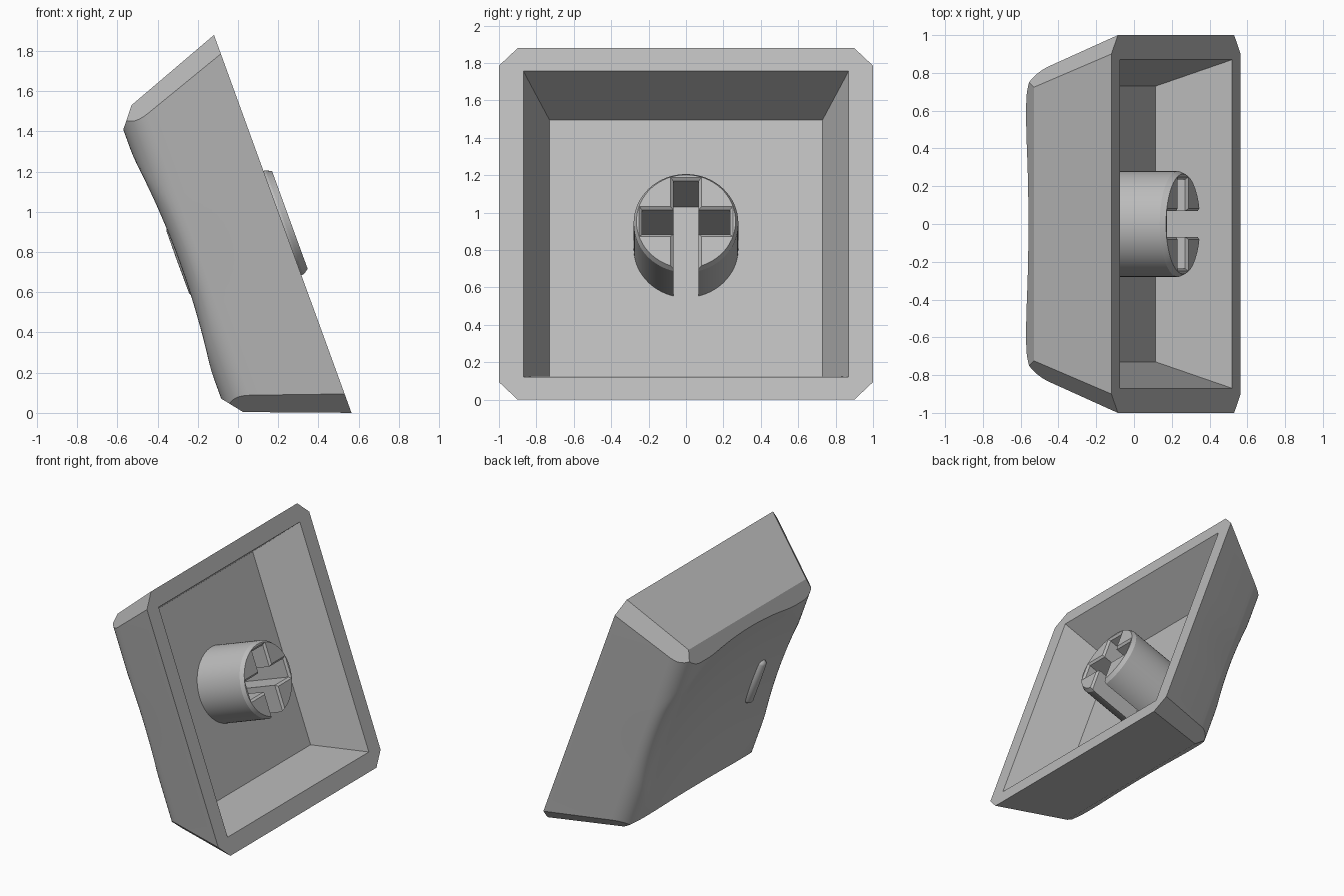
import bpy, bmesh, math
from mathutils import Matrix, Vector

if "Cube" in bpy.data.objects:
    bpy.data.objects.remove(bpy.data.objects["Cube"])

# Local frame: x along the cap, y across it, z from the open rim towards the dished top
TILT = math.radians(20)
c, s = math.cos(TILT), math.sin(TILT)
POSE = Matrix(((-s, 0, -c, 0.2225), (0, 1, 0, 0), (c, 0, -s, 0.94), (0, 0, 0, 1)))

grey = bpy.data.materials.new("grey_plastic")
grey.diffuse_color = (0.5, 0.5, 0.5, 1)
grey.use_nodes = True
grey.node_tree.nodes["Principled BSDF"].inputs["Base Color"].default_value = grey.diffuse_color


def make(name, bm, hidden=False):
    bmesh.ops.recalc_face_normals(bm, faces=bm.faces)
    mesh = bpy.data.meshes.new(name)
    bm.to_mesh(mesh)
    bm.free()
    mesh.transform(POSE)
    mesh.materials.append(grey)
    ob = bpy.data.objects.new(name, mesh)
    bpy.context.collection.objects.link(ob)
    ob.hide_render = hidden
    return ob


def loft(rings):
    """Closed solid through rings of points."""
    bm = bmesh.new()
    loops = [[bm.verts.new(p) for p in ring] for ring in rings]
    for a, b in zip(loops, loops[1:]):
        for i in range(len(a)):
            j = (i + 1) % len(a)
            bm.faces.new((a[i], a[j], b[j], b[i]))
    bm.faces.new(loops[0])
    bm.faces.new(loops[-1])
    return bm


def rect(x0, x1, y0, y1, z):
    return [(x0, y0, z), (x1, y0, z), (x1, y1, z), (x0, y1, z)]


def circle(r, z, n=64):
    return [(r * math.cos(2 * math.pi * i / n), r * math.sin(2 * math.pi * i / n), z) for i in range(n)]


def cut(ob, cutter):
    mod = ob.modifiers.new("cut", 'BOOLEAN')
    mod.operation, mod.solver, mod.object = 'DIFFERENCE', 'EXACT', cutter
    bpy.context.view_layer.objects.active = ob
    bpy.ops.object.modifier_apply(modifier=mod.name)
    bpy.data.objects.remove(cutter)


def smooth(ob):
    bpy.ops.object.select_all(action='DESELECT')
    ob.select_set(True)
    bpy.context.view_layer.objects.active = ob
    bpy.ops.object.shade_smooth_by_angle(angle=math.radians(25))


# Cap shell: cross-section with rounded shoulders, swept along x with a round dish in the top
TOP, SLOPE = 0.585, 0.372
wall, peak, flat = Vector((0.835, 0.445)), Vector((0.782, TOP)), Vector((0.632, TOP))
half = [Vector((1, 0))]
for i in range(11):
    t = i / 10
    half.append(wall * (1 - t) ** 2 + peak * 2 * t * (1 - t) + flat * t * t)
half += [Vector((0.632 * (1 - i / 12), TOP)) for i in range(1, 12)]
section = half + [Vector((0, TOP))] + [Vector((-p.x, p.y)) for p in reversed(half)]


def dished(x, p):
    drop = max(0, 0.09 * (1 - (x * x + p.x * p.x) / 0.74))
    fade = min(1, max(0, (p.y - 0.445) / 0.1))
    return (x, p.x, p.y - drop * fade)


bm = loft([[dished(1.05 * k / 24, p) for p in section] for k in range(-24, 25)])

# Sloping end walls, end bevels and corner chamfers
planes = []
for sx in (-1, 1):
    planes.append(((sx, 0, 0), (sx, 0, SLOPE)))
    planes.append(((0.713 * sx, 0, 0.584), (0.079 * sx, 0, 0.099)))
    for sy in (-1, 1):
        planes.append(((0.9 * sx, sy, 0), (sx, sy, 0.72)))
for co, no in planes:
    geom = bm.verts[:] + bm.edges[:] + bm.faces[:]
    res = bmesh.ops.bisect_plane(bm, geom=geom, plane_co=co, plane_no=no, clear_outer=True)
    edges = [e for e in res["geom_cut"] if isinstance(e, bmesh.types.BMEdge) and e.is_boundary]
    bmesh.ops.edgeloop_fill(bm, edges=edges)
bmesh.ops.remove_doubles(bm, verts=bm.verts, dist=0.0002)
shell = make("cap_shell", bm)

# Tapered pocket on the underside
m = 0.87 + 0.05 * 0.14 / 0.38
pocket = loft([rect(-m, m, -m, m, -0.05), rect(-0.73, 0.73, -0.73, 0.73, 0.38)])
cut(shell, make("pocket_cutter", pocket, True))
smooth(shell)

# Round stem with a bevelled end and a cross socket, open on the lower side
stem = make("stem", loft([circle(0.265, -0.04), circle(0.28, -0.01), circle(0.28, 0.385)]))


def socket(x0, x1, y0, y1):
    rings = []
    for z, g in ((-0.06, 0.035), (-0.025, 0), (0.45, 0)):
        rings.append(rect(x0 - g, x1 + g, y0 - g, y1 + g, z))
    return make("socket_cutter", loft(rings), True)


cut(stem, socket(-0.07, 0.07, -0.235, 0.235))
cut(stem, socket(-0.4, 0.235, -0.068, 0.068))
smooth(stem)

# Raised finger bar in the dish
bm = bmesh.new()
bmesh.ops.create_uvsphere(bm, u_segments=20, v_segments=12, radius=0.042,
                          matrix=Matrix.Rotation(math.pi / 2, 4, 'Y'))
for v in bm.verts:
    if abs(v.co.x) > 1e-4:
        v.co.x += math.copysign(0.155, v.co.x)
    v.co += Vector((0, -0.47, 0.515))
# Middle ring sits at the centre, so the two halves stay joined
bar = make("finger_bar", bm)
smooth(bar)
